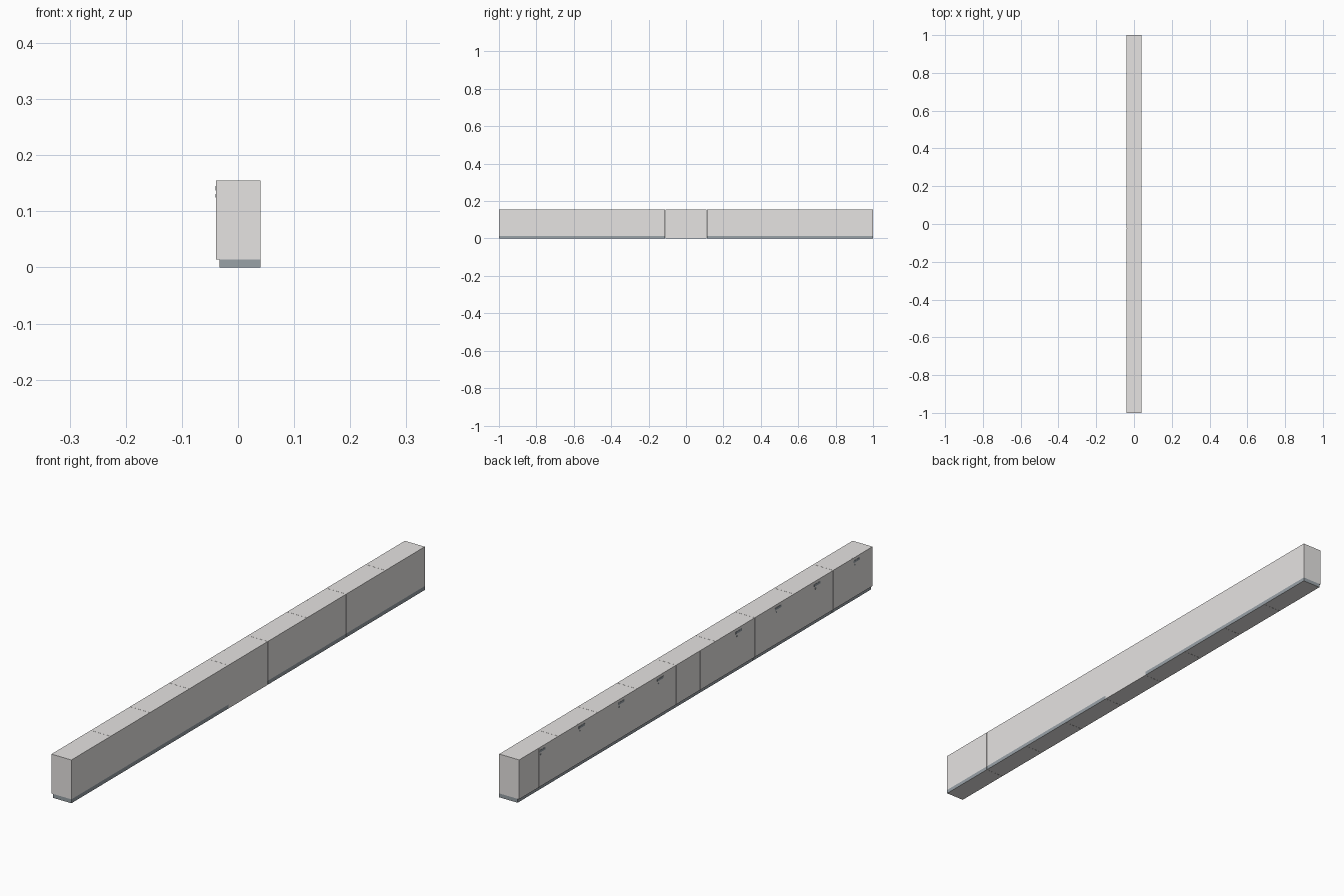
import bpy, bmesh, math
from mathutils import Matrix, Vector

if "Cube" in bpy.data.objects:
    bpy.data.objects.remove(bpy.data.objects["Cube"])


def material(name, rgb):
    m = bpy.data.materials.new(name)
    m.diffuse_color = (*rgb, 1)
    m.use_nodes = True
    m.node_tree.nodes["Principled BSDF"].inputs["Base Color"].default_value = m.diffuse_color
    return m


GREY = material("light warm grey", (0.79, 0.77, 0.76))
METAL = material("blue grey metal", (0.32, 0.36, 0.39))


def finish(name, bm, mats):
    me = bpy.data.meshes.new(name)
    bm.to_mesh(me)
    bm.free()
    for m in mats:
        me.materials.append(m)
    ob = bpy.data.objects.new(name, me)
    bpy.context.collection.objects.link(ob)
    return ob


def box(name, x0, x1, y0, y1, z0, z1, *mats):
    bm = bmesh.new()
    size = Matrix.Diagonal((x1 - x0, y1 - y0, z1 - z0, 1))
    centre = Vector(((x0 + x1) / 2, (y0 + y1) / 2, (z0 + z1) / 2))
    bmesh.ops.create_cube(bm, size=1, matrix=Matrix.Translation(centre) @ size)
    return finish(name, bm, mats)


def lock(name, y, z):
    bm = bmesh.new()
    turn = Matrix.Translation((FRONT, y, z)) @ Matrix.Rotation(math.pi / 2, 4, 'Y')
    bmesh.ops.create_cone(bm, cap_ends=True, segments=16, radius1=0.003,
                          radius2=0.003, depth=0.002, matrix=turn)
    return finish(name, bm, [METAL])


COUNT = 9
WIDTH = 2 / COUNT
GAP = 0.0003            # half of the seam between parts
BASE, TOP = 0.014, 0.155
BACK, FRONT, DOOR = 0.040, -0.039, 0.003

for i in range(COUNT):
    y0 = -1 + i * WIDTH
    y1 = y0 + WIDTH
    mid = (y0 + y1) / 2
    middle = i == COUNT // 2
    a = y0 + (GAP if i else 0)
    b = y1 - (GAP if i < COUNT - 1 else 0)

    # cabinet body and recessed plinth
    box(f"cabinet_body_{i}", FRONT + DOOR, BACK, a, b, BASE, TOP, GREY)
    plinth = box(f"plinth_{i}", -0.033, BACK, a, b, 0, BASE, METAL, GREY)
    # the underside, and the back of the middle plinth, match the body
    for f in plinth.data.polygons:
        if f.normal.z < -0.5 or (middle and f.normal.x > 0.5):
            f.material_index = 1

    # pair of doors; the middle cabinet has plain fixed fronts
    split = mid - 0.025 if middle else mid
    box(f"right_door_{i}", FRONT, FRONT + DOOR, a, split - GAP, BASE, TOP, GREY)
    box(f"left_door_{i}", FRONT, FRONT + DOOR, split + GAP, b, BASE, TOP, GREY)

    if not middle:
        # handle plate and round lock
        box(f"handle_{i}", FRONT - 0.001, FRONT, mid - 0.038, mid - 0.003,
            0.137, 0.145, METAL)
        lock(f"lock_{i}", mid - 0.011, 0.128)
